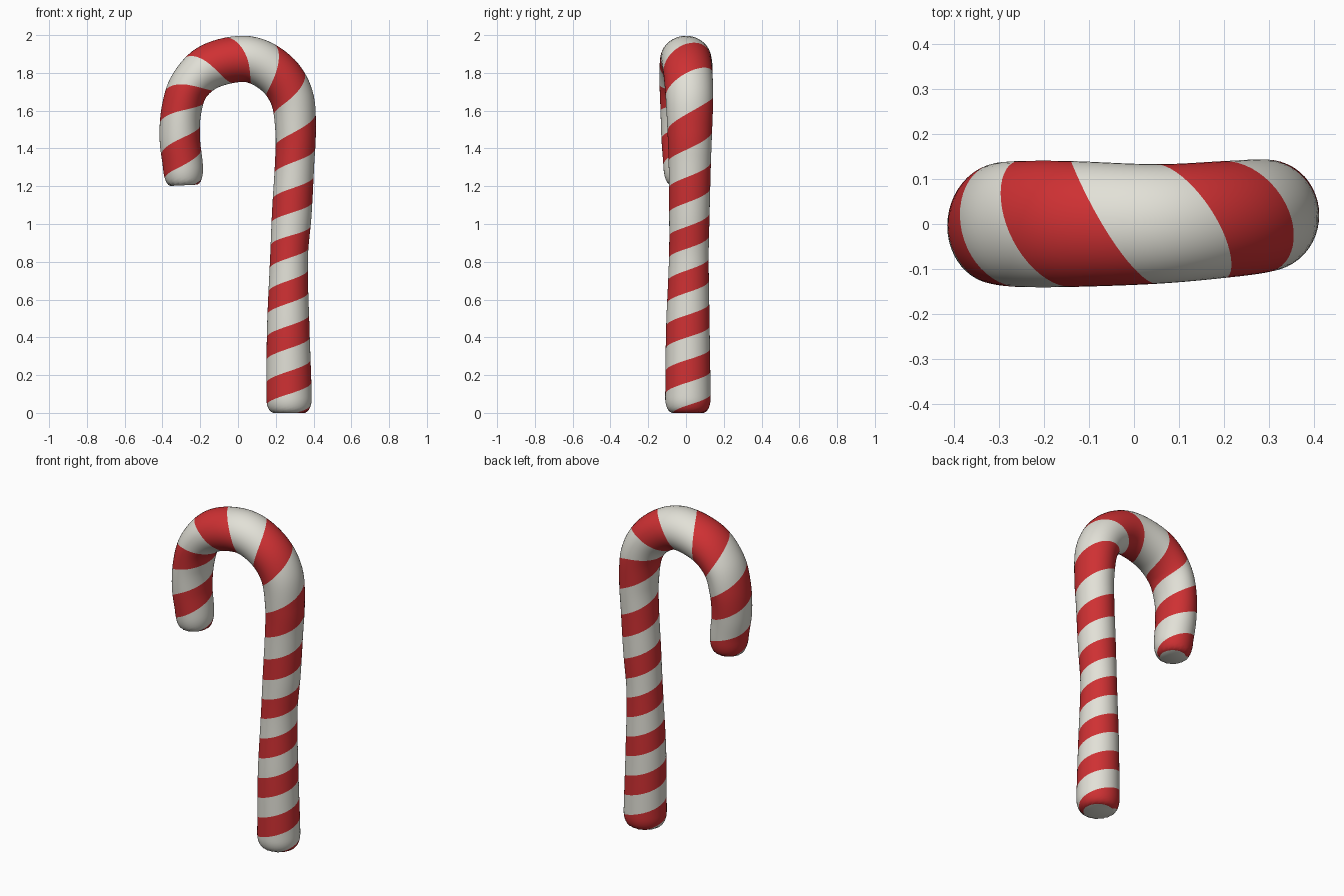
import bpy
import bmesh
from math import pi, sin, cos, sqrt, floor
from mathutils import Vector

cube = bpy.data.objects.get("Cube")
if cube:
    bpy.data.objects.remove(cube)


def make_material(name, colour):
    mat = bpy.data.materials.new(name)
    mat.use_nodes = True
    mat.diffuse_color = colour
    mat.node_tree.nodes["Principled BSDF"].inputs["Base Color"].default_value = colour
    return mat


# Centreline keys: stripe phase, x, y, z, in-plane radius, depth radius
KEYS = [
    (-.84, .27, .01, 0, .12, .12),
    (0, .27, .01, .1, .12, .12),
    (3, .266, .01, .46, .112, .115),
    (6, .27, .015, .82, .1, .105),
    (8, .285, .018, 1.06, .105, .107),
    (10, .3, .02, 1.33, .104, .112),
    (11, .305, .02, 1.49, .107, .118),
    (12, .285, .018, 1.67, .115, .126),
    (13, .2, .01, 1.8, .12, .13),
    (14, .05, 0, 1.873, .122, .133),
    (15, -.14, 0, 1.838, .12, .14),
    (16, -.255, 0, 1.735, .108, .14),
    (17, -.3, 0, 1.6, .106, .135),
    (18, -.308, -.005, 1.45, .107, .125),
    (19, -.292, -.005, 1.31, .106, .115),
    (19.75, -.287, -.005, 1.205, .104, .11),
]
START, END = KEYS[0][0], KEYS[-1][0]
SIDES = 48          # points around the cane
ROWS = 8            # mesh rows per stripe
ROUNDING = .65      # length of the rounded ends, in stripes
END_SCALE = .68     # size of the flat end caps


def slope(i):
    a, b = KEYS[max(i - 1, 0)], KEYS[min(i + 1, len(KEYS) - 1)]
    return [(q - p) / (b[0] - a[0]) for p, q in zip(a[1:], b[1:])]


def sample(t):
    """Smooth interpolation of the keys at stripe phase t."""
    i = 0
    while i < len(KEYS) - 2 and t > KEYS[i + 1][0]:
        i += 1
    a, b = KEYS[i], KEYS[i + 1]
    h = b[0] - a[0]
    u = (t - a[0]) / h
    v = 1 - u
    return [p * v * v * (1 + 2 * u) + q * u * u * (1 + 2 * v)
            + h * (m * u * v * v - n * u * u * v)
            for p, q, m, n in zip(a[1:], b[1:], slope(i), slope(i + 1))]


def surface_point(t, angle):
    t = min(max(t, START), END)
    x, y, z, r_plane, r_depth = sample(t)
    before, after = sample(t - .02), sample(t + .02)
    tangent = Vector((after[0] - before[0], 0, after[2] - before[2])).normalized()
    outward = Vector((0, 1, 0)).cross(tangent)
    k = min(min(t - START, END - t) / ROUNDING, 1)
    size = END_SCALE + (1 - END_SCALE) * sqrt(max(0, 1 - (1 - k) ** 2))
    front = Vector((0, -1, 0))
    return (Vector((x, y, z)) + front * r_depth * size * cos(angle)
            + outward * r_plane * size * sin(angle))


# Tube whose rows wind along the helix, so stripe edges are clean mesh edges
bm = bmesh.new()
first, last = floor((START - 2) * ROWS), floor(END * ROWS) + 1
grid = []
for i in range(first, last + 1):
    row = []
    for j in range(SIDES + 1):
        angle = 2 * pi * j / SIDES
        row.append((i / ROWS + angle / pi, angle))
    grid.append([(t, bm.verts.new(surface_point(t, a))) for t, a in row])

for i in range(len(grid) - 1):
    stripe = floor((i + first) / ROWS)
    for j in range(SIDES):
        corners = [grid[i][j], grid[i][j + 1], grid[i + 1][j + 1], grid[i + 1][j]]
        phases = [c[0] for c in corners]
        if max(phases) <= START or min(phases) >= END:
            continue
        face = bm.faces.new([c[1] for c in corners])
        face.material_index = 1 if stripe % 2 == 0 else 0

bmesh.ops.delete(bm, geom=[v for v in bm.verts if not v.link_faces], context='VERTS')
bmesh.ops.remove_doubles(bm, verts=bm.verts[:], dist=.0001)

# Flat end caps
rim = [e for e in bm.edges if e.is_boundary]
for cap in bmesh.ops.holes_fill(bm, edges=rim, sides=0)["faces"]:
    cap.material_index = 0
bmesh.ops.recalc_face_normals(bm, faces=bm.faces[:])

mesh = bpy.data.meshes.new("striped_cane")
bm.to_mesh(mesh)
bm.free()
mesh.materials.append(make_material("cream_white", (.76, .75, .68, 1)))
mesh.materials.append(make_material("candy_red", (.62, .03, .033, 1)))
cane = bpy.data.objects.new("striped_cane", mesh)
bpy.context.collection.objects.link(cane)

bpy.context.view_layer.objects.active = cane
cane.select_set(True)
bpy.ops.object.shade_smooth_by_angle(angle=pi / 4)
